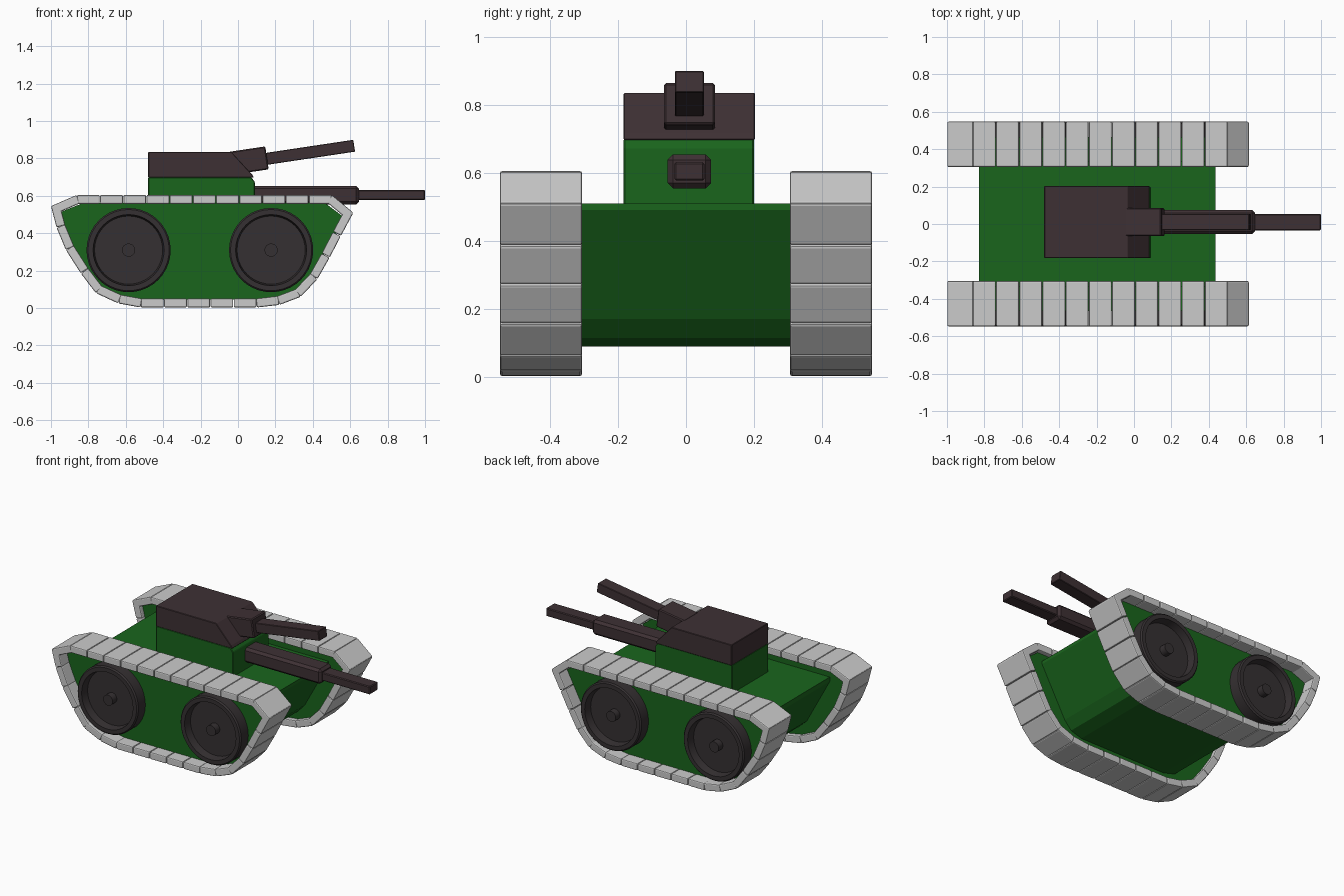
import bpy, bmesh, math
from mathutils import Matrix, Vector

if "Cube" in bpy.data.objects:
    bpy.data.objects.remove(bpy.data.objects["Cube"])


def material(name, col):
    m = bpy.data.materials.new(name)
    m.diffuse_color = (*col, 1)
    m.use_nodes = True
    m.node_tree.nodes["Principled BSDF"].inputs["Base Color"].default_value = m.diffuse_color
    return m


GREEN = material("green_paint", (0.01, 0.13, 0.012))
DARK = material("gun_metal", (0.048, 0.03, 0.034))
BLACK = material("wheel_rubber", (0.036, 0.03, 0.032))


def finish(name, bm, mat=None, bevel=0, segments=1):
    bmesh.ops.recalc_face_normals(bm, faces=bm.faces[:])
    me = bpy.data.meshes.new(name)
    bm.to_mesh(me)
    bm.free()
    ob = bpy.data.objects.new(name, me)
    bpy.context.collection.objects.link(ob)
    if mat:
        me.materials.append(mat)
    if bevel:
        b = ob.modifiers.new("bevel", 'BEVEL')
        b.width, b.segments = bevel, segments
        b.limit_method = 'ANGLE'
    return ob


def prism(name, profile, y0, y1, mat, bevel=0, segments=1):
    """Extrude an xz profile along y."""
    bm = bmesh.new()
    f = bm.faces.new([bm.verts.new((x, y0, z)) for x, z in profile])
    r = bmesh.ops.extrude_face_region(bm, geom=[f])
    vs = [v for v in r["geom"] if isinstance(v, bmesh.types.BMVert)]
    bmesh.ops.translate(bm, verts=vs, vec=(0, y1 - y0, 0))
    return finish(name, bm, mat, bevel, segments)


def bar(name, a, b, width, height, mat, bevel=0.006, y=0.01):
    """Box running between two xz points."""
    bm = bmesh.new()
    a, b = Vector((a[0], y, a[1])), Vector((b[0], y, b[1]))
    d = b - a
    m = (Matrix.Translation((a + b) / 2)
         @ Matrix.Rotation(-math.atan2(d.z, d.x), 4, 'Y')
         @ Matrix.Diagonal((d.length, width, height, 1)))
    bmesh.ops.create_cube(bm, size=1, matrix=m)
    return finish(name, bm, mat, bevel)


# Outer loop of the track: one point per link joint, clockwise from top left
loop = [(-0.862 + 0.124 * i, 0.605) for i in range(12)]
loop += [(0.617, 0.51), (0.55, 0.385), (0.49, 0.27), (0.425, 0.155),
         (0.335, 0.06), (0.222, 0.017)]
loop += [(0.1 - 0.124 * i, 0.003) for i in range(6)]
loop += [(-0.64, 0.025), (-0.76, 0.08), (-0.84, 0.185), (-0.92, 0.31),
         (-0.97, 0.43), (-1.0, 0.545)]
T = 0.048


def track(name, side):
    bm = bmesh.new()
    for a, b in zip(loop, loop[1:] + loop[:1]):
        d = Vector((b[0] - a[0], 0, b[1] - a[1]))
        inward = Vector((d.z, 0, -d.x)).normalized()
        c = Vector(((a[0] + b[0]) / 2, side * 0.426, (a[1] + b[1]) / 2))
        c += inward * T / 2
        m = (Matrix.Translation(c)
             @ Matrix.Rotation(-math.atan2(d.z, d.x), 4, 'Y')
             @ Matrix.Diagonal((d.length - 0.003, 0.242, T, 1)))
        bmesh.ops.create_cube(bm, size=1, matrix=m)
    finish(name, bm, None, 0.007, 2)


def wheel(name, x, side):
    rim = [(0, 0.40), (0.225, 0.40), (0.225, 0.538), (0.217, 0.547),
           (0.19, 0.547), (0.182, 0.495), (0.035, 0.495), (0.035, 0.54), (0, 0.54)]
    bm = bmesh.new()
    vs = [bm.verts.new((x + r, side * y, 0.31)) for r, y in rim]
    es = [bm.edges.new(p) for p in zip(vs, vs[1:])]
    bmesh.ops.spin(bm, geom=vs + es, cent=(x, 0, 0.31), axis=(0, 1, 0),
                   angle=math.tau, steps=40)
    bmesh.ops.remove_doubles(bm, verts=bm.verts[:], dist=1e-4)
    ob = finish(name, bm, BLACK)
    bpy.ops.object.select_all(action='DESELECT')
    ob.select_set(True)
    bpy.context.view_layer.objects.active = ob
    bpy.ops.object.shade_smooth_by_angle(angle=math.radians(30))


# Tracks, side plates and wheels
inner = [(-0.19 + (x + 0.19) * 0.945, 0.304 + (z - 0.304) * 0.86) for x, z in loop]
for side, tag in ((-1, "front"), (1, "back")):
    track(tag + "_track", side)
    prism(tag + "_side_plate", inner, side * 0.335, side * 0.465, GREEN)
    wheel(tag + "_rear_wheel", -0.585, side)
    wheel(tag + "_nose_wheel", 0.177, side)

# Hull between the tracks
prism("hull", [(-0.83, 0.51), (0.437, 0.51), (0.437, 0.49), (0.26, 0.17), (0.21, 0.115),
               (0.13, 0.09), (-0.51, 0.09), (-0.6, 0.115), (-0.66, 0.17),
               (-0.83, 0.48)], -0.34, 0.34, GREEN)

# Turret base and turret
prism("turret_base", [(-0.48, 0.48), (0.09, 0.48), (0.09, 0.675), (0.07, 0.70),
                      (-0.48, 0.70)], -0.183, 0.2, GREEN, 0.004)
prism("turret", [(-0.48, 0.697), (0.085, 0.697), (0.075, 0.715), (-0.035, 0.835),
                 (-0.48, 0.835)], -0.183, 0.203, DARK, 0.003)

# Raised upper gun
bar("gun_mantlet", (-0.04, 0.774), (0.155, 0.803), 0.15, 0.124, DARK)
bar("upper_gun", (0.1, 0.79), (0.621, 0.868), 0.085, 0.064, DARK, 0.003)

# Level lower gun
bar("lower_gun_sleeve", (0.05, 0.604), (0.648, 0.604), 0.128, 0.1, DARK, 0.016)
bar("lower_gun_barrel", (0.6, 0.604), (1.0, 0.604), 0.088, 0.054, DARK, 0.005)
